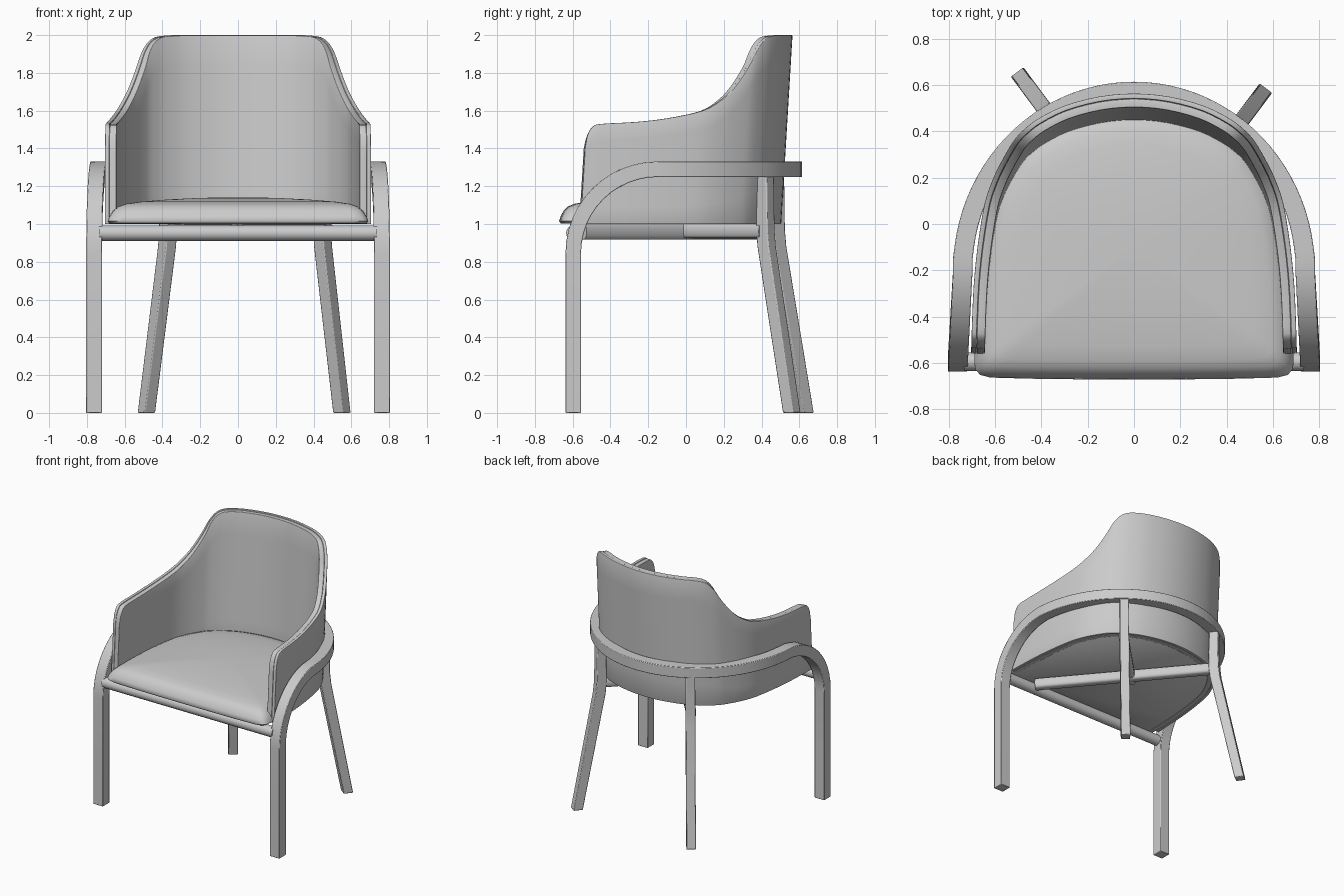
import bpy, bmesh, math
from mathutils import Vector

if "Cube" in bpy.data.objects:
    bpy.data.objects.remove(bpy.data.objects["Cube"], do_unlink=True)

grey = bpy.data.materials.new("soft_grey")
grey.use_nodes = True
grey.diffuse_color = (0.6, 0.6, 0.6, 1)
grey.node_tree.nodes["Principled BSDF"].inputs["Base Color"].default_value = (0.6, 0.6, 0.6, 1)


def make(name, bm, bevel=0, segments=2, thickness=0, angle=40):
    """Turn a bmesh into a shaded object, optionally thickened and bevelled."""
    bmesh.ops.recalc_face_normals(bm, faces=bm.faces)
    mesh = bpy.data.meshes.new(name)
    bm.to_mesh(mesh)
    bm.free()
    mesh.materials.append(grey)
    ob = bpy.data.objects.new(name, mesh)
    bpy.context.collection.objects.link(ob)
    bpy.ops.object.select_all(action="DESELECT")
    ob.select_set(True)
    bpy.context.view_layer.objects.active = ob
    bpy.ops.object.shade_smooth_by_angle(angle=math.radians(angle))
    if thickness:
        mod = ob.modifiers.new("thickness", "SOLIDIFY")
        mod.thickness, mod.offset = thickness, 0
    if bevel:
        mod = ob.modifiers.new("soft_edges", "BEVEL")
        mod.width, mod.segments = bevel, segments
        mod.limit_method, mod.angle_limit = "ANGLE", math.radians(50)
    return ob


def loft(rings):
    """Closed rings of points joined into a capped tube."""
    bm = bmesh.new()
    rows = [[bm.verts.new(p) for p in ring] for ring in rings]
    for a, b in zip(rows, rows[1:]):
        n = len(a)
        for i in range(n):
            bm.faces.new((a[i], a[(i + 1) % n], b[(i + 1) % n], b[i]))
    bm.faces.new(rows[0])
    bm.faces.new(rows[-1])
    return bm


def square(p, s, u, half_s, half_u):
    s, u = s * half_s, u * half_u
    return [p + s + u, p - s + u, p - s - u, p + s - u]


def smooth_path(pts, steps):
    """Catmull-Rom curve through the points."""
    pts = [Vector(p) for p in pts]
    ext = [2 * pts[0] - pts[1]] + pts + [2 * pts[-1] - pts[-2]]
    out = []
    for a, b, c, d in zip(ext, ext[1:], ext[2:], ext[3:]):
        for k in range(steps):
            t = k / steps
            out.append(b + (c - a) * t / 2 + (2 * a - 5 * b + 4 * c - d) * t * t / 2
                       + (3 * b - a - 3 * c + d) * t ** 3 / 2)
    return out + [pts[-1]]


# Half plan of the tub back: x, y at the base, and height of the top edge
half = [(.693, -.56, 1.40), (.692, -.55, 1.47), (.691, -.525, 1.515), (.69, -.48, 1.53),
        (.682, -.30, 1.54), (.665, -.13, 1.56), (.635, .05, 1.60), (.60, .15, 1.66),
        (.567, .215, 1.73), (.53, .275, 1.83), (.503, .31, 1.91), (.465, .345, 1.97),
        (.41, .385, 1.995), (.3, .44, 2.0), (.15, .48, 2.0), (0, .493, 2.0)]
full = half + [(-x, y, z) for x, y, z in reversed(half[:-1])]
plan = smooth_path(full, 3)


def tub(name, inset, lower, thickness, bevel, segments):
    """A wall following the plan, leaning back with height."""
    bm = bmesh.new()
    rows = []
    for i, p in enumerate(plan):
        tangent = plan[min(i + 1, len(plan) - 1)] - plan[max(i - 1, 0)]
        normal = Vector((-tangent.y, tangent.x)).normalized()
        x, y = p.x + normal.x * inset, p.y + normal.y * inset
        col = []
        for k in range(7):
            z = 1.0 + (min(p.z, 2.0) - lower - 1.0) * k / 6
            col.append(bm.verts.new((x, y + .06 * (z - 1), z)))
        rows.append(col)
    for a, b in zip(rows, rows[1:]):
        for k in range(6):
            bm.faces.new((a[k], b[k], b[k + 1], a[k + 1]))
    make(name, bm, bevel, segments, thickness)


tub("back_shell", 0, 0, .022, .005, 2)
tub("back_padding", .03, .003, .036, .014, 3)

# Seat cushion: outline follows the tub, with a rounded front, domed on top
outline = [Vector((p.x, p.y)) for p in plan[9:-9]]
side = [(.69, -.60), (.685, -.63), (.665, -.652), (.62, -.664), (.4, -.67), (.15, -.672)]
outline = ([Vector(p) for p in reversed(side)] + outline
           + [Vector((-x, y)) for x, y in side])
centre = Vector((0, -.1))
profile = [(.01, 1.003), (0, 1.015), (.008, 1.04), (.025, 1.07), (.05, 1.093), (.085, 1.107),
           (.15, 1.118), (.28, 1.13), (.42, 1.138), (.54, 1.141)]
rings = []
for inset, z in profile:
    ring = []
    for p in outline:
        d = p - centre
        q = centre + d * (1 - inset / .6)
        ring.append(Vector((q.x, q.y, z)))
    rings.append(ring)
make("seat_cushion", loft(rings), angle=60)

# Bent rail: front legs curving up into a hoop around the back
RX, RY, YC, TOP = .74, .773, -.2, 1.29
path = []
X = Vector((1, 0, 0))
for z in (0, .4, .845):
    path.append((Vector((.762, -.597, z)), X))
for k in range(1, 13):
    a = math.pi / 2 * k / 12
    y = -.15 - .447 * math.cos(a)
    x = RX + .022 * min(1, max(0, (YC - y) / .4))
    path.append((Vector((x, y, .845 + .445 * math.sin(a))), X))
for k in range(2, 25):
    a = math.pi / 2 * k / 24
    out = Vector((math.cos(a) / RX, math.sin(a) / RY, 0)).normalized()
    path.append((Vector((RX * math.cos(a), YC + RY * math.sin(a), TOP)), out))
path += [(Vector((-p.x, p.y, p.z)), Vector((-s.x, s.y, 0))) for p, s in reversed(path[:-1])]
rings = []
for i, (p, s) in enumerate(path):
    t = (path[min(i + 1, len(path) - 1)][0] - path[max(i - 1, 0)][0]).normalized()
    if i in (0, len(path) - 1):
        t = Vector((0, 0, 1 if i == 0 else -1))
    s = (s - t * s.dot(t)).normalized()
    rings.append(square(p, s, t.cross(s), .042, .041))
make("bent_rail_and_front_legs", loft(rings), .004)


# Splayed back legs with a bend below the seat
def back_leg(name, top, foot):
    top, foot = Vector(top), Vector(foot)
    s = (foot - top).normalized().to_3d()
    u = Vector((-s.y, s.x, 0))
    stations = [(foot, 0, .035), (top.lerp(foot, .05), .88, .038),
                (top, .97, .038), (top, 1.26, .033)]
    make(name, loft([square(Vector((p.x, p.y, z)), s, u, w, .034)
                     for p, z, w in stations]), .006)


back_leg("left_back_leg", (.445, .42), (.55, .56))
back_leg("right_back_leg", (-.37, .475), (-.485, .63))


# Stretchers under the seat
def bar(name, a, b, half_w, half_h, z, sides=12, power=1.0):
    a, b = Vector((*a, z)), Vector((*b, z))
    u = (b - a).normalized().cross(Vector((0, 0, 1)))
    rings = []
    for p in (a, b):
        ring = []
        for k in range(sides):
            c, s = (math.cos(math.tau * k / sides), math.sin(math.tau * k / sides))
            c, s = (math.copysign(abs(v) ** power, v) for v in (c, s))
            ring.append(p + u * c * half_w + Vector((0, 0, s * half_h)))
        rings.append(ring)
    make(name, loft(rings))


bar("front_stretcher", (.735, -.595), (-.735, -.595), .04, .041, .952, 16)
bar("long_cross_stretcher", (-.37, .465), (.48, -.55), .036, .041, .959, 16, .6)
bar("short_cross_stretcher", (.445, .41), (-.02, -.06), .036, .038, .962, 16, .6)
